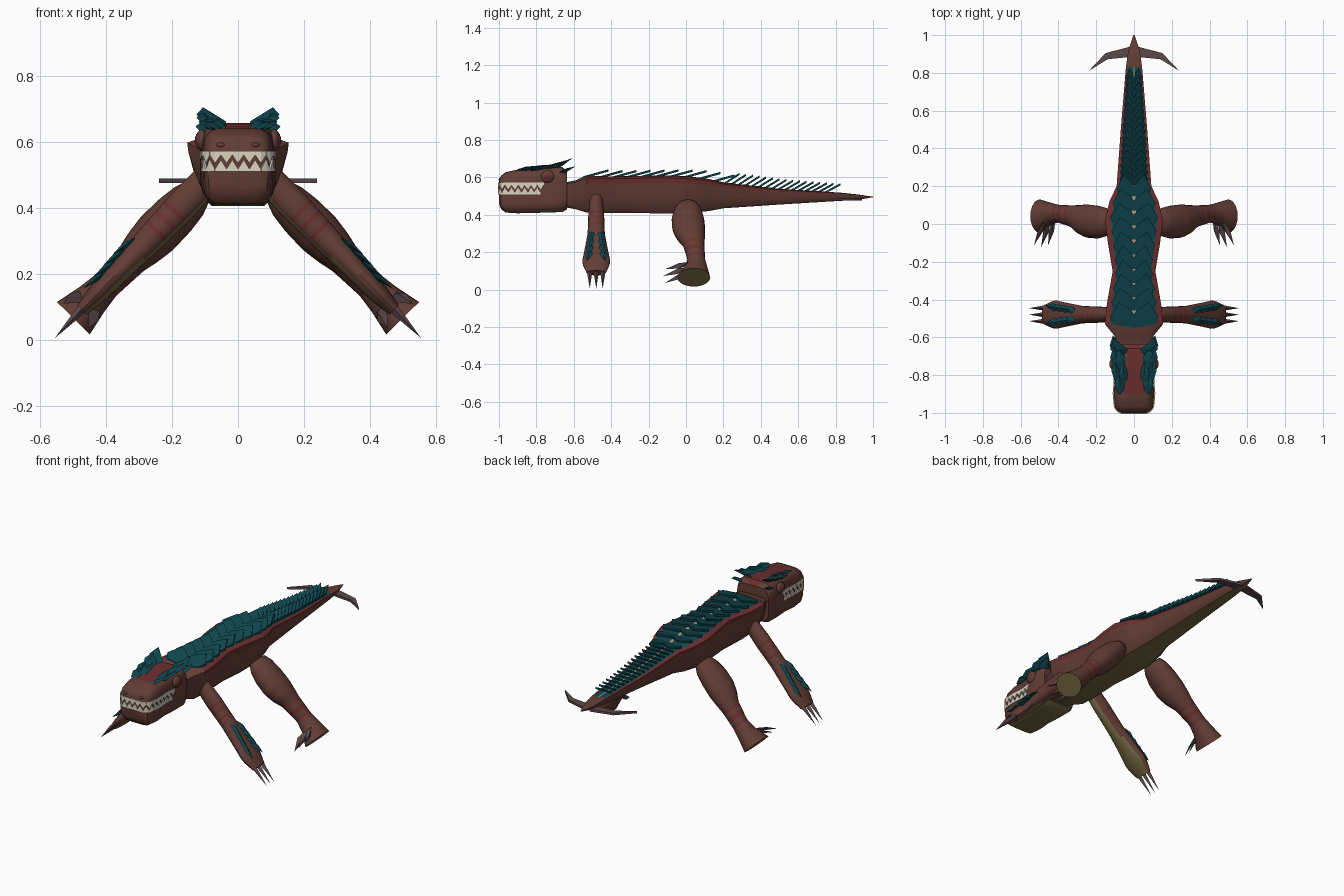
import bpy, bmesh, math
from mathutils import Vector as V

if "Cube" in bpy.data.objects:
    bpy.data.objects.remove(bpy.data.objects["Cube"])

def mat(name, r, g, b):
    m = bpy.data.materials.new(name)
    m.diffuse_color = (r, g, b, 1)
    m.use_nodes = True
    m.node_tree.nodes["Principled BSDF"].inputs["Base Color"].default_value = m.diffuse_color
    return m

BROWN = mat("brown hide", .125, .047, .036)
TEAL = mat("teal plate", .005, .062, .078)
RED = mat("dark red stripe", .15, .027, .027)
OLIVE = mat("olive belly", .17, .135, .052)
IVORY = mat("ivory teeth", .72, .66, .53)
CLAW = mat("grey claw", .105, .065, .07)
TAN = mat("tan spine", .45, .30, .14)

def make(name, verts, faces, mats, rule=None, smooth=True):
    """Mesh object; rule(index, centre, normal) gives the material slot."""
    me = bpy.data.meshes.new(name)
    me.from_pydata([tuple(v) for v in verts], [], faces)
    for m in mats:
        me.materials.append(m)
    bm = bmesh.new()
    bm.from_mesh(me)
    bmesh.ops.recalc_face_normals(bm, faces=bm.faces)
    bm.normal_update()
    if rule:
        for i, f in enumerate(bm.faces):
            f.material_index = rule(i, f.calc_center_median(), f.normal)
    bm.to_mesh(me)
    bm.free()
    ob = bpy.data.objects.new(name, me)
    bpy.context.collection.objects.link(ob)
    if smooth:
        bpy.ops.object.select_all(action='DESELECT')
        ob.select_set(True)
        bpy.context.view_layer.objects.active = ob
        bpy.ops.object.shade_smooth_by_angle(angle=math.radians(32))
    return ob

def loft(rings):
    n = len(rings[0])
    verts = [p for r in rings for p in r]
    faces = [(i*n+j, i*n+(j+1) % n, (i+1)*n+(j+1) % n, (i+1)*n+j)
             for i in range(len(rings)-1) for j in range(n)]
    faces += [tuple(range(n)), tuple(range((len(rings)-1)*n, len(rings)*n))]
    return verts, faces

def lerp(table, t):
    for a, b in zip(table, table[1:]):
        if t <= b[0]:
            k = max(0, (t-a[0])/(b[0]-a[0]))
            return [p+(q-p)*k for p, q in zip(a, b)]
    return list(table[-1])

def join_parts(parts):
    verts, faces = [], []
    for v, f in parts:
        faces += [tuple(i+len(verts) for i in q) for q in f]
        verts += v
    return verts, faces

def prism(poly, off):
    return loft([poly, [V(p)+V(off) for p in poly]])

def leaf(root, tip, side, up, k=.4):
    """Pointed ridged scale or claw, widest at fraction k."""
    root, tip, side, up = V(root), V(tip), V(side), V(up)
    m = root.lerp(tip, k)
    return ([root-side*.6, root+side*.6, m+side, tip, m-side, m+up, m-up],
            [(0, 1, 5), (1, 2, 5), (2, 3, 5), (3, 4, 5), (4, 0, 5),
             (1, 0, 6), (2, 1, 6), (3, 2, 6), (4, 3, 6), (0, 4, 6)])

# Body and tail: y, top half width, bottom half width, bottom z, top z
BODY = [(-.645, .09, .07, .44, .57), (-.59, .105, .08, .43, .58), (-.53, .154, .097, .412, .605),
        (-.42, .143, .10, .41, .60), (-.25, .113, .09, .41, .603), (-.1, .138, .1, .406, .605),
        (.02, .153, .105, .41, .60), (.12, .13, .09, .42, .587), (.2, .092, .07, .435, .57),
        (.5, .07, .05, .455, .537), (.83, .043, .03, .475, .517), (.92, .03, .02, .48, .508),
        (1.0, .003, .002, .494, .497)]
rings = []
for y, w, wb, zb, zt in BODY:
    h = zt-zb
    half = [(.07*w, zt+.03*h), (.8*w, zt+.02*h), (w, zt-.04*h), (.98*w, zt-.17*h),
            (.5*w+.5*wb, zb+.42*h), (wb, zb+.1*h), (.8*wb, zb)]
    rings.append([V((x, y, z)) for x, z in half] + [V((-x, y, z)) for x, z in reversed(half)])
STRIP = [1, 2, 2, 0, 0, 0, 3, 0, 0, 0, 2, 2, 1, 4]
def body_rule(i, c, n):
    s = STRIP[i % 14] if i < 14*(len(BODY)-1) else 0
    return s if s == 3 or -.55 < c.y < .83 else 0
make("body_and_tail", *loft(rings), [BROWN, TEAL, RED, OLIVE, TAN], body_rule)

# Back plates: notched pairs, large on the back, small on the tail
rows = [(-.55+.075*i, .135, .037, .54) for i in range(10)]
rows += [(.2+.036*i, .085, .055-.0006*i, .4) for i in range(16)]
parts = []
for y, L, h, notch in rows:
    _, w, _, _, z = lerp(BODY, y+.3*L)
    w *= .84
    for s in (-1, 1):
        outline = [(0, 0), (.8*w, .12), (w, .45), (.62*w, 1), (.2*w, .75), (0, notch)]
        parts.append(prism([V((s*x, y+k*L, z+.002+h*k)) for x, k in outline], (0, 0, -.012)))
make("back_plates", *join_parts(parts), [TEAL], smooth=False)

# Tail blades
for s in (-1, 1):
    pts = [(.015, .94), (.15, .905), (.24, .81), (.14, .872), (.015, .885)]
    make("tail_blade", *prism([V((s*x, y, .476)) for x, y in pts], (0, 0, .013)), [CLAW], smooth=False)

# Head: y, half width, bottom z, top z
HEAD = [(-1.0, .07, .46, .585), (-.988, .09, .43, .61), (-.965, .101, .412, .628),
        (-.9, .107, .408, .642), (-.82, .101, .41, .645), (-.74, .112, .412, .658),
        (-.66, .115, .415, .655), (-.635, .105, .43, .63)]
def squircle(w, h, n=40, e=.45):
    out = []
    for j in range(n):
        a = 2*math.pi*(j+.5)/n
        c, s = math.cos(a), math.sin(a)
        out.append((math.copysign(abs(c)**e, c)*w, math.copysign(abs(s)**e, s)*h))
    return out
rings = [[V((x, y, (zb+zt)/2+z)) for x, z in squircle(w, (zt-zb)/2)] for y, w, zb, zt in HEAD]
def head_rule(i, c, n):
    if n.z < -.75 and c.y > -.97:
        return 2
    return 1 if n.z > .7 and abs(c.x) < .045 and c.y > -.88 else 0
make("head", *loft(rings), [BROWN, RED, OLIVE], head_rule)

# Teeth: zigzag strips wrapped round the snout
path = [V((lerp(HEAD, y)[1]+.003, y, 0)) for y in (-.76, -.82, -.9, -.965, -.988)] + [V((.07, -1.002, 0))]
path += [V((-p.x, p.y, 0)) for p in reversed(path)]
def walk(d):
    for a, b in zip(path, path[1:]):
        if d <= (b-a).length:
            return a.lerp(b, d/(b-a).length)
        d -= (b-a).length
    return path[-1].copy()
total = sum((b-a).length for a, b in zip(path, path[1:]))
N = 19
step = total/N
for name, z0, z1, z2, shift in (("upper_teeth", .572, .56, .535, 0), ("lower_teeth", .51, .518, .546, .5)):
    verts, faces = [], []
    for i in range(N if shift == 0 else N-1):
        k = len(verts)
        for f, z in ((0, z0), (.5, z0), (1, z0), (1, z1), (.5, z2), (0, z1)):
            verts.append(walk((i+f+shift)*step)+V((0, 0, z)))
        faces += [(k, k+1, k+4, k+5), (k+1, k+2, k+3, k+4)]
    ob = make(name, verts, faces, [IVORY], smooth=False)
    sol = ob.modifiers.new("thickness", 'SOLIDIFY')
    sol.thickness, sol.offset = .006, 0

# Eyes, brows and nostrils
def ball(name, loc, size, m):
    bpy.ops.mesh.primitive_uv_sphere_add(segments=20, ring_count=12, radius=1, location=loc)
    ob = bpy.context.object
    ob.name, ob.scale = name, size
    ob.data.materials.append(m)
    bpy.ops.object.shade_smooth()
for s in (-1, 1):
    ball("eye_socket", (s*.11, -.74, .605), (.018, .035, .033), BROWN)
    ball("eye", (s*.121, -.742, .605), (.01, .02, .019), RED)
    ball("nostril", (s*.052, -.99, .59), (.014, .012, .008), BROWN)

# Head plates and horns
parts = []
for s in (-1, 1):
    for x0, y0, z0, x1, y1, z1, w in ((.065, -.90, .638, .085, -.78, .662, .03), (.05, -.84, .643, .06, -.72, .668, .028),
                                      (.088, -.83, .64, .105, -.70, .668, .025), (.06, -.77, .648, .08, -.66, .675, .035),
                                      (.085, -.75, .645, .108, -.645, .69, .032), (.065, -.70, .65, .106, -.605, .705, .045),
                                      (.09, -.68, .62, .112, -.59, .66, .03)):
        parts.append(leaf((s*x0, y0, z0), (s*x1, y1, z1), (w, 0, s*.01), (0, 0, .011)))
make("head_plates", *join_parts(parts), [TEAL], smooth=False)

# Limbs: lofted along a sloping axis; t, y centre, half width, half thickness
def limb(name, s, root, axis, table, bands, under, sole):
    d = V((s*axis[0], 0, axis[1])).normalized()
    up = V((-s*d.z, 0, s*d.x))
    root = V((s*root[0], root[1], root[2]))
    at = lambda t, y, b: root+d*t+V((0, y, 0))+up*b
    count = 40
    n = 20
    rings = []
    for i in range(count+1):
        t, yc, a, b = lerp(table, table[-1][0]*i/count)
        rings.append([at(t, yc+a*math.cos(2*math.pi*j/n), b*math.sin(2*math.pi*j/n)) for j in range(n)])
    def rule(i, c, nm):
        t = (c-root).dot(d)
        if i == count*n+1 and sole:
            return 2
        if under and nm.dot(up) < -.8:
            return 2
        return 1 if any(lo < t < hi for lo, hi in bands) else 0
    make(name, *loft(rings), [BROWN, RED, OLIVE], rule)
    return at, up

ARM = [(0, 0, .035, .045), (.1, 0, .042, .048), (.25, 0, .046, .042), (.38, 0, .064, .035),
       (.45, 0, .075, .032), (.48, 0, .072, .03), (.54, 0, .052, .02)]
LEG = [(0, 0, .055, .045), (.04, 0, .075, .06), (.1, 0, .087, .068), (.18, .005, .088, .07),
       (.24, .015, .076, .062), (.29, .03, .058, .051), (.40, .045, .047, .045),
       (.46, .045, .058, .053), (.54, .032, .088, .07)]
for s in (-1, 1):
    at, up = limb("front_leg", s, (.10, -.48, .48), (.69, -.72), ARM,
                  [(.12, .14), (.16, .18), (.20, .22)], True, False)
    parts = [leaf(at(.50, y, .003), at(.657, y*.95, 0), (0, .013, 0), up*.014, .3) for y in (-.036, 0, .036)]
    make("front_claws", *join_parts(parts), [CLAW])
    parts = []
    for i in range(4):
        t = .27+.045*i
        b = lerp(ARM, t)[3]
        for y in (-1, 1):
            parts.append(leaf(at(t, y*(.022+.004*i), b*.85), at(t+.085, y*(.034+.005*i), b+.008),
                              (0, .02, 0), up*.01))
    make("front_leg_plates", *join_parts(parts), [TEAL], smooth=False)

    at, up = limb("hind_leg", s, (.12, .01, .45), (.70, -.71), LEG,
                  [(.295, .315), (.34, .36), (.385, .405)], False, True)
    parts = [leaf(at(.47, .0, b*.8), at(.53, -.135+abs(b)*.3, b*1.25), up*.02, (.014, 0, -.014), .4)
             for b in (-.042, 0, .042)]
    make("hind_claws", *join_parts(parts), [CLAW])
